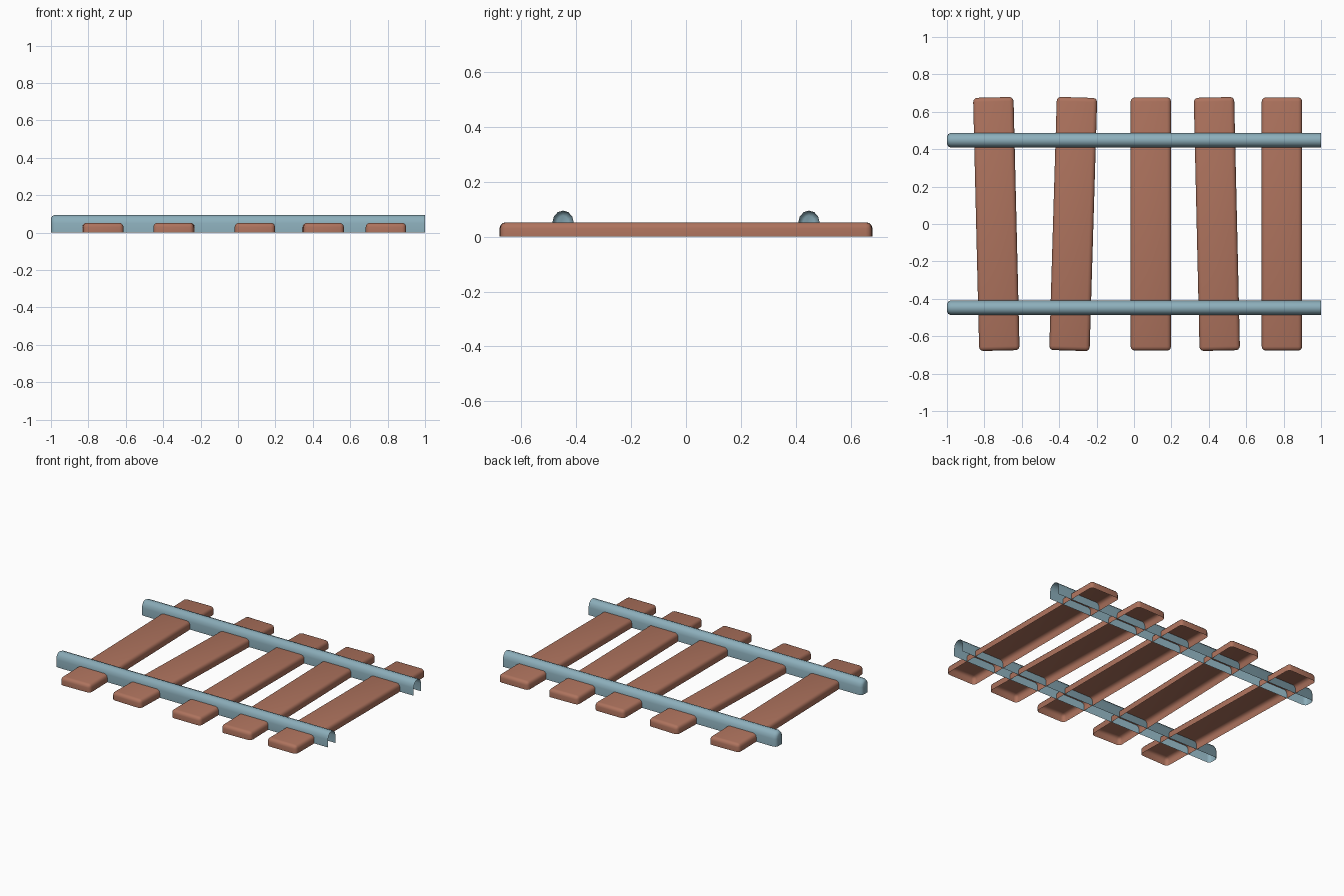
import bpy, bmesh, math
from mathutils import Matrix

if "Cube" in bpy.data.objects:
    bpy.data.objects.remove(bpy.data.objects["Cube"])


def material(name, color):
    m = bpy.data.materials.new(name)
    m.diffuse_color = (*color, 1)
    m.use_nodes = True
    m.node_tree.nodes["Principled BSDF"].inputs["Base Color"].default_value = m.diffuse_color
    return m


WOOD = material("wood", (0.42, 0.17, 0.11))
STEEL = material("steel", (0.26, 0.42, 0.49))


def finish(bm, name, mat):
    mesh = bpy.data.meshes.new(name)
    bm.to_mesh(mesh)
    bm.free()
    mesh.materials.append(mat)
    ob = bpy.data.objects.new(name, mesh)
    bpy.context.collection.objects.link(ob)
    bpy.ops.object.select_all(action='DESELECT')
    bpy.context.view_layer.objects.active = ob
    ob.select_set(True)
    bpy.ops.object.shade_smooth_by_angle(angle=math.radians(40))
    return ob


# Sleeper: rounded plank, hollow and open underneath
def sleeper(name, x, angle):
    bm = bmesh.new()
    bmesh.ops.create_cube(bm, size=1, matrix=Matrix.Translation((0, 0, 0.026))
                          @ Matrix.Diagonal((0.216, 1.354, 0.052, 1)))
    edges = [e for e in bm.edges if any(v.co.z > 0.01 for v in e.verts)]
    bmesh.ops.bevel(bm, geom=edges, offset=0.022, segments=3, profile=0.5,
                    affect='EDGES', clamp_overlap=True)
    bm.normal_update()
    bottom = [f for f in bm.faces if f.normal.z < -0.9]
    bmesh.ops.delete(bm, geom=bottom, context='FACES')
    ob = finish(bm, name, WOOD)
    ob.location.x = x
    ob.rotation_euler.z = angle


# Rail: arched shell, closed with a rounded cap at -x, open at +x and below
def rail(name, y):
    r, spring, top = 0.039, 0.05, 0.095
    bm = bmesh.new()
    rings = []
    for x, inset in ((-1, 0.018), (-0.994, 0.007), (-0.98, 0), (1, 0)):
        k = r - inset
        pts = [(k, 0)]
        for i in range(7):
            a = math.pi * i / 6
            pts.append((k * math.cos(a), spring + (top - spring - inset) * math.sin(a)))
        pts.append((-k, 0))
        rings.append([bm.verts.new((x, y + p, z)) for p, z in pts])
    for a, b in zip(rings, rings[1:]):
        for i in range(len(a) - 1):
            bm.faces.new((a[i], b[i], b[i + 1], a[i + 1]))
    bm.faces.new(rings[0])
    bmesh.ops.recalc_face_normals(bm, faces=bm.faces)
    # An open shell: make sure the arch faces outward
    bm.normal_update()
    if sum(f.normal.z * f.calc_area() for f in bm.faces) < 0:
        bmesh.ops.reverse_faces(bm, faces=bm.faces)
    finish(bm, name, STEEL)


for i, (x, angle) in enumerate(((-0.736, 0.024), (-0.325, -0.03), (0.09, 0),
                                (0.443, 0.023), (0.791, 0))):
    sleeper(f"sleeper_{i + 1}", x, angle)

rail("rail_front", -0.448)
rail("rail_back", 0.448)
